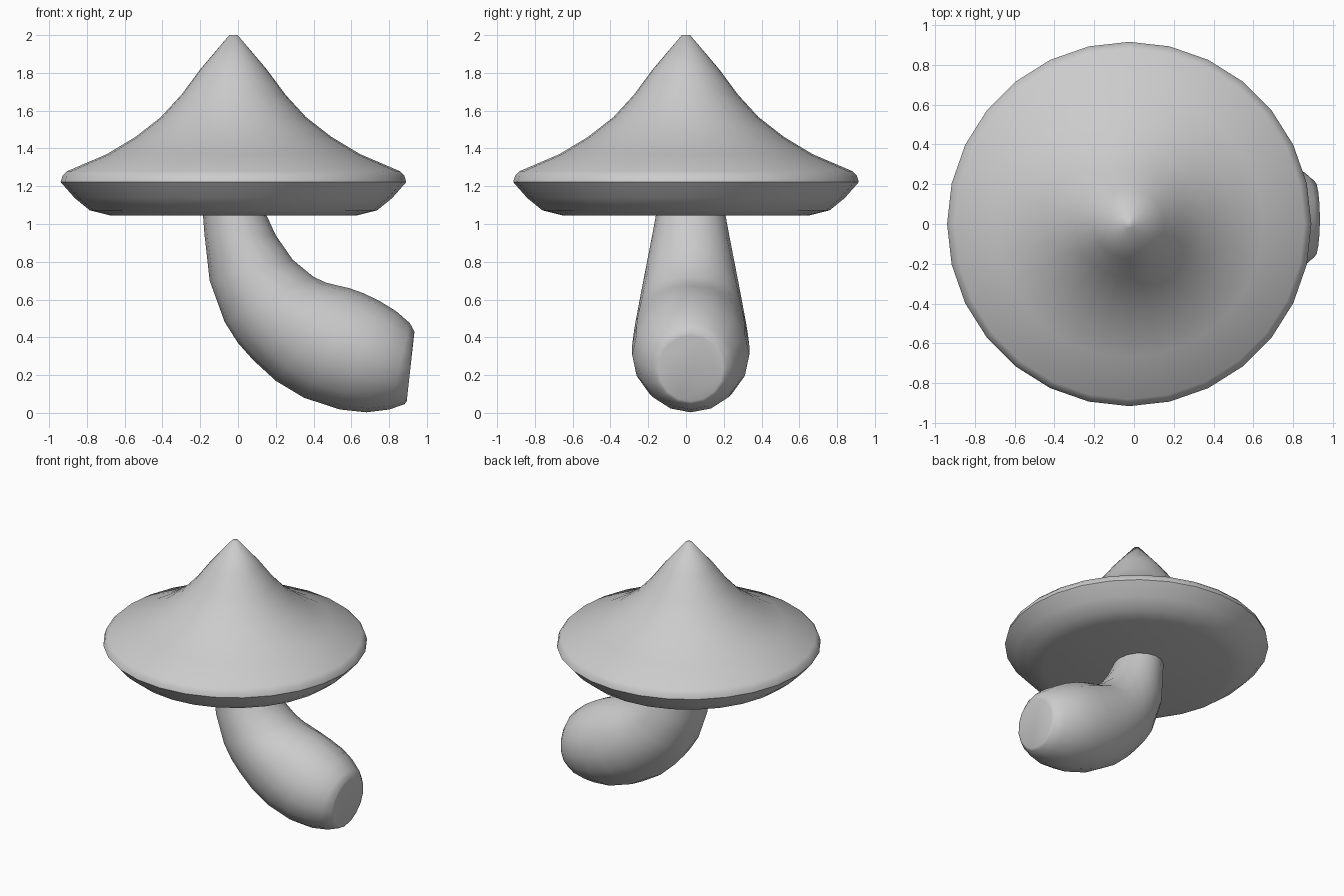
import bpy, bmesh, math
from mathutils import Vector

if "Cube" in bpy.data.objects:
    bpy.data.objects.remove(bpy.data.objects["Cube"])


def loft(name, rings, sharp):
    """Skin equal-length rings of points into a closed tube with end caps."""
    bm = bmesh.new()
    vs = [[bm.verts.new(p) for p in r] for r in rings]
    n = len(vs[0])
    for a, b in zip(vs, vs[1:]):
        for i in range(n):
            j = (i + 1) % n
            bm.faces.new((a[i], a[j], b[j], b[i]))
    bm.faces.new(vs[0])
    bm.faces.new(vs[-1])
    bmesh.ops.recalc_face_normals(bm, faces=bm.faces)
    me = bpy.data.meshes.new(name)
    bm.to_mesh(me)
    bm.free()
    ob = bpy.data.objects.new(name, me)
    bpy.context.collection.objects.link(ob)
    bpy.ops.object.select_all(action='DESELECT')
    ob.select_set(True)
    bpy.context.view_layer.objects.active = ob
    bpy.ops.object.shade_smooth_by_angle(angle=math.radians(sharp))
    return ob


def angles(n):
    return [math.tau * i / n for i in range(n)]


# Cap: lathed pointed profile (radius, height)
cap = [(0.022, 2.0), (0.175, 1.82), (0.275, 1.685), (0.385, 1.565),
       (0.52, 1.46), (0.67, 1.37), (0.88, 1.28), (0.905, 1.255),
       (0.915, 1.222), (0.84, 1.137), (0.76, 1.072), (0.65, 1.045)]
loft("mushroom_cap",
     [[(-0.024 + r * math.cos(a), r * math.sin(a), z) for a in angles(28)]
      for r, z in cap], 50)

# Stem: bent tube, each ring given by its outer point, inner point and y radius
stem = [((-0.187, 1.07), (0.14, 1.07), 0.18),
        ((-0.178, 0.95), (0.20, 0.94), 0.203),
        ((-0.15, 0.70), (0.29, 0.81), 0.24),
        ((-0.07, 0.48), (0.40, 0.72), 0.27),
        ((0.00, 0.37), (0.465, 0.69), 0.283),
        ((0.08, 0.28), (0.525, 0.675), 0.293),
        ((0.20, 0.17), (0.59, 0.66), 0.303),
        ((0.35, 0.08), (0.66, 0.635), 0.31),
        ((0.54, 0.018), (0.745, 0.595), 0.31),
        ((0.68, 0.003), (0.835, 0.54), 0.28),
        ((0.80, 0.018), (0.91, 0.475), 0.235),
        ((0.88, 0.045), (0.934, 0.43), 0.19),
        ((0.893, 0.06), (0.932, 0.41), 0.17)]


def stem_ring(outer, inner, ry):
    o = Vector((outer[0], 0.025, outer[1]))
    i = Vector((inner[0], 0.025, inner[1]))
    mid, half = (o + i) / 2, (i - o) / 2
    return [mid + half * math.cos(a) + Vector((0, ry * math.sin(a), 0))
            for a in angles(16)]


loft("mushroom_stem", [stem_ring(*s) for s in stem], 50)
